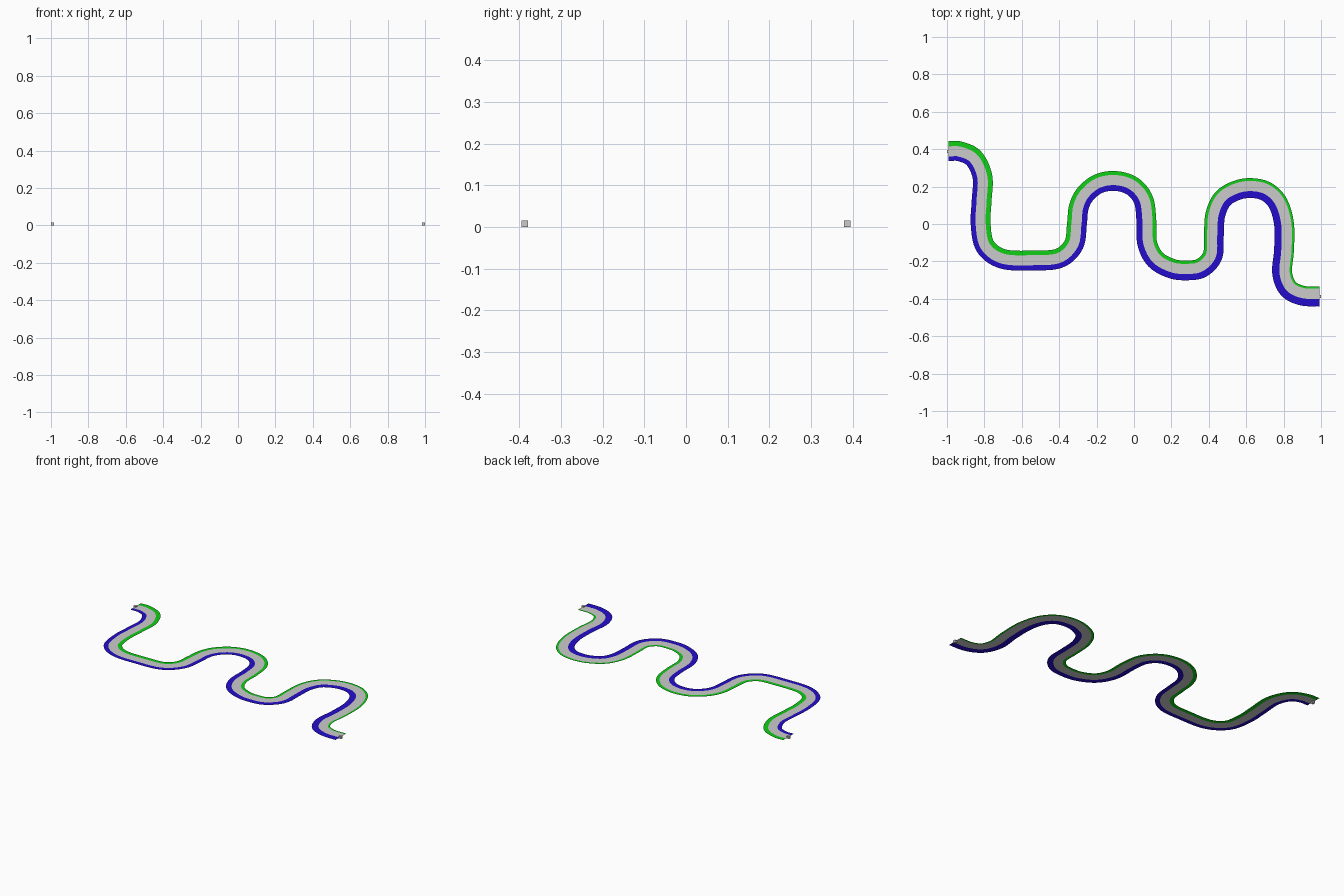
import bpy
from mathutils import Vector

if "Cube" in bpy.data.objects:
    bpy.data.objects.remove(bpy.data.objects["Cube"])


def material(name, color):
    m = bpy.data.materials.new(name)
    m.diffuse_color = (*color, 1)
    m.use_nodes = True
    m.node_tree.nodes["Principled BSDF"].inputs["Base Color"].default_value = m.diffuse_color
    return m


GREY = material("road grey", (0.60, 0.60, 0.60))
GREEN = material("verge green", (0.005, 0.62, 0.008))
BLUE = material("verge blue", (0.018, 0.004, 0.60))

Z = 0.0095
HALF = 0.053   # half of the full width
STEPS = 8

# centre line of the winding road
PATH = [(-0.993, .39), (-.93, .388), (-.855, .35), (-.81, .25), (-.815, .12), (-.82, 0),
        (-.795, -.12), (-.70, -.187), (-.54, -.195), (-.40, -.183), (-.322, -.11),
        (-.305, 0), (-.295, .09), (-.26, .16), (-.19, .215), (-.10, .23), (-.01, .203),
        (.05, .13), (.066, .02), (.07, -.10), (.115, -.19), (.20, -.238), (.28, -.248),
        (.36, -.235), (.42, -.17), (.427, -.06), (.435, .05), (.475, .135), (.55, .18),
        (.63, .192), (.71, .172), (.77, .11), (.802, 0), (.802, -.14), (.792, -.26),
        (.825, -.345), (.90, -.383), (.993, -.387)]


def smooth_path(points):
    """Catmull-Rom curve through the points."""
    p = [Vector(q) for q in points]
    p = [2 * p[0] - p[1]] + p + [2 * p[-1] - p[-2]]
    out = []
    for a, b, c, d in zip(p, p[1:], p[2:], p[3:]):
        for i in range(STEPS):
            t = i / STEPS
            out.append(0.5 * (2 * b + (c - a) * t + (2 * a - 5 * b + 4 * c - d) * t * t
                              + (3 * b - a - 3 * c + d) * t ** 3))
    return out + [p[-2]]


centre = smooth_path(PATH)


def ribbon(name, left, right, mat):
    """Flat strip; left and right are (start, end) offsets from the centre line."""
    verts, n = [], len(centre)
    for i, c in enumerate(centre):
        d = (centre[min(i + 1, n - 1)] - centre[max(i - 1, 0)]).normalized()
        if i in (0, n - 1):
            d = Vector((1, 0))
        side, t = Vector((-d.y, d.x)), i / (n - 1)
        for a, b in (left, right):
            q = c + side * (a + (b - a) * t)
            verts.append((q.x, q.y, Z))
    faces = [(2 * i, 2 * i + 1, 2 * i + 3, 2 * i + 2) for i in range(n - 1)]
    mesh = bpy.data.meshes.new(name)
    mesh.from_pydata(verts, [], faces)
    mesh.materials.append(mat)
    ob = bpy.data.objects.new(name, mesh)
    bpy.context.collection.objects.link(ob)


# the grey lane drifts towards the green side along the road
green_line, blue_line = (0.025, 0.042), (-0.029, -0.013)
ribbon("green_verge", (HALF, HALF), green_line, GREEN)
ribbon("road_lane", green_line, blue_line, GREY)
ribbon("blue_verge", blue_line, (-HALF, -HALF), BLUE)

# small marker blocks at both ends
for name, x, y in (("start_block", -.992, .387), ("end_block", .992, -.387)):
    bpy.ops.mesh.primitive_cube_add(size=0.016, location=(x, y, 0.008))
    block = bpy.context.object
    block.name = name
    block.data.materials.append(GREY)
